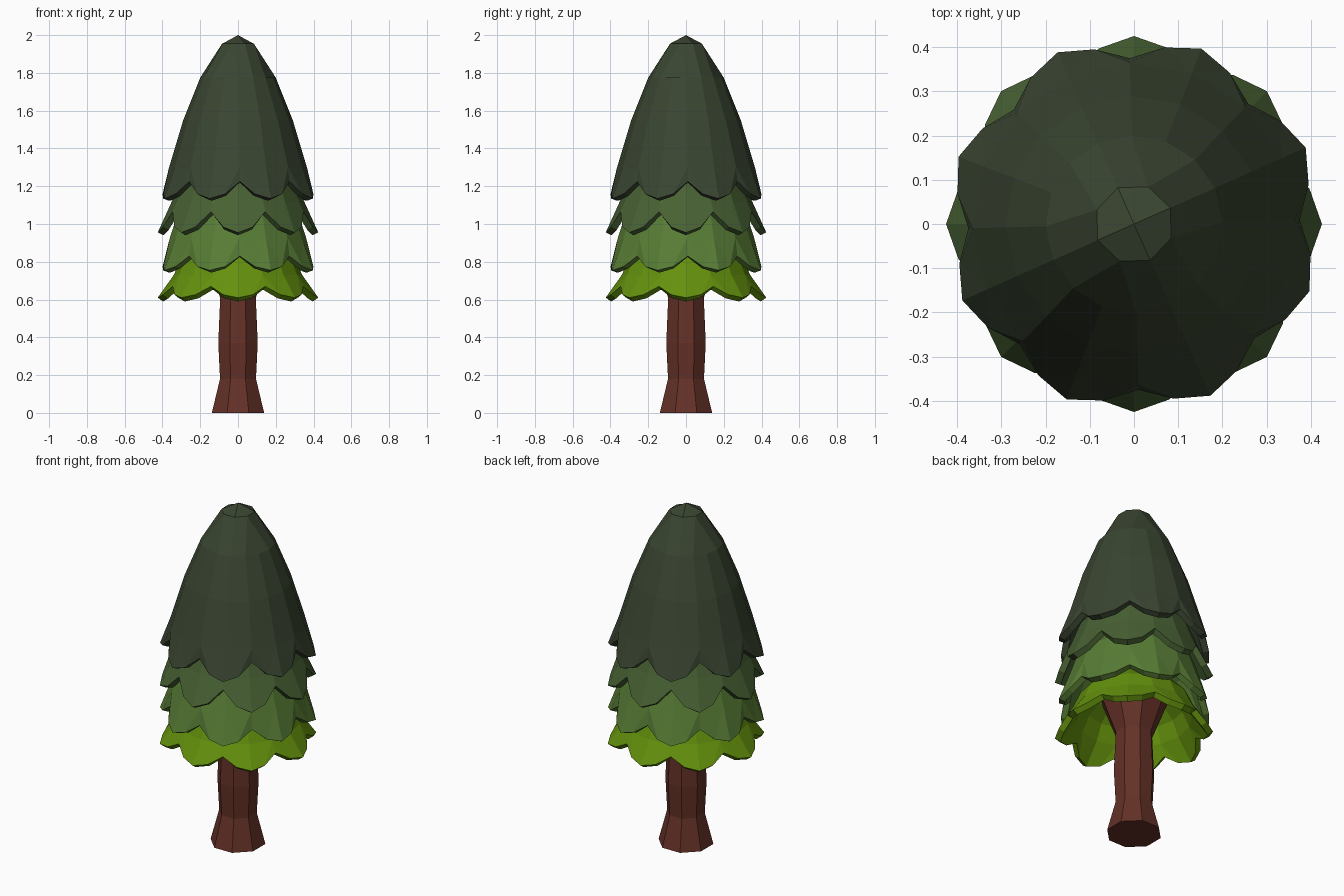
import bpy
import bmesh
from math import atan2, cos, sin, pi, radians
from mathutils import Vector

default = bpy.data.objects.get("Cube")
if default:
    bpy.data.objects.remove(default, do_unlink=True)


def make_material(name, rgb):
    mat = bpy.data.materials.new(name)
    mat.use_nodes = True
    mat.diffuse_color = (*rgb, 1)
    bsdf = next(n for n in mat.node_tree.nodes if n.type == 'BSDF_PRINCIPLED')
    bsdf.inputs["Base Color"].default_value = (*rgb, 1)
    bsdf.inputs["Roughness"].default_value = 0.9
    return mat


def finish(bm, name, mat):
    mesh = bpy.data.meshes.new(name)
    bm.to_mesh(mesh)
    bm.free()
    mesh.materials.append(mat)
    obj = bpy.data.objects.new(name, mesh)
    bpy.context.collection.objects.link(obj)
    return obj


def polar(r, angle, z):
    return Vector((r * cos(angle), r * sin(angle), z))


def foliage_tier(name, mat, turn, profile, tip_z, notch_z):
    """Domed shell with a quad-grid crown and a hem of eight rounded scallops."""
    bm = bmesh.new()
    step = pi / 8
    bmesh.ops.create_grid(bm, x_segments=4, y_segments=4, size=1)
    ring = [None] * 16
    # crown: wrap the square grid into concentric rings
    for v in bm.verts:
        level = round(2 * max(abs(v.co.x), abs(v.co.y)))
        i = round(atan2(v.co.y, v.co.x) / step) % 16
        r, z = profile[level]
        v.co = polar(r, i * step + turn, z)
        if level == 2:
            ring[i] = v
    # skirt rings
    for r, z in profile[3:]:
        low = [bm.verts.new(polar(r, i * step + turn, z)) for i in range(16)]
        for i in range(16):
            j = (i + 1) % 16
            bm.faces.new((ring[i], low[i], low[j], ring[j]))
        ring = low
    # scalloped hem: tip, shoulder, notch, shoulder
    mid_z = tip_z + 0.27 * (notch_z - tip_z)
    pattern = [(0.425, tip_z), (0.405, mid_z), (0.375, notch_z), (0.405, mid_z)]
    hem = []
    for k in range(32):
        r, z = pattern[k % 4]
        hem.append(bm.verts.new(polar(r, k * step / 2 + turn, z)))
    for i in range(16):
        a, b = ring[i], ring[(i + 1) % 16]
        left, mid, right = hem[2 * i], hem[2 * i + 1], hem[(2 * i + 2) % 32]
        bm.faces.new((a, left, mid))
        bm.faces.new((a, mid, b))
        bm.faces.new((b, mid, right))
    obj = finish(bm, name, mat)
    shell = obj.modifiers.new("leaf_thickness", 'SOLIDIFY')
    shell.thickness = 0.035
    shell.offset = -1
    return obj


def lathe(name, mat, profile, sides):
    """Faceted solid of revolution, closed at both ends."""
    bm = bmesh.new()
    rings = [[bm.verts.new(polar(r, (i + 0.5) * 2 * pi / sides, z))
              for i in range(sides)] for r, z in profile]
    for low, high in zip(rings, rings[1:]):
        for i in range(sides):
            j = (i + 1) % sides
            bm.faces.new((low[i], low[j], high[j], high[i]))
    bm.faces.new(rings[0][::-1])
    bm.faces.new(rings[-1])
    return finish(bm, name, mat)


bark = make_material("bark_brown", (0.127, 0.031, 0.020))
darkest = make_material("deep_green", (0.042, 0.060, 0.031))
dark = make_material("forest_green", (0.065, 0.122, 0.034))
leaf = make_material("leaf_green", (0.098, 0.205, 0.036))
lime = make_material("lime_green", (0.127, 0.283, 0.004))

# trunk with flared foot and a crown spreading under the leaves
lathe("trunk", bark, [(0.15, 0), (0.103, 0.18), (0.113, 0.37),
                      (0.102, 0.61), (0.19, 0.84)], 8)

# four overlapping tiers, alternately turned by half a scallop
offset = radians(24)
foliage_tier("top_foliage", darkest, offset,
             [(0, 2), (0.09, 1.955), (0.2, 1.775), (0.29, 1.55), (0.365, 1.3)],
             1.135, 1.225)
foliage_tier("upper_foliage", dark, 0,
             [(0, 1.45), (0.1, 1.42), (0.2, 1.36), (0.3, 1.25), (0.35, 1.12)],
             0.955, 1.065)
foliage_tier("middle_foliage", leaf, offset,
             [(0, 1.2), (0.12, 1.18), (0.24, 1.13), (0.32, 1.05), (0.36, 0.93)],
             0.755, 0.83)
foliage_tier("lower_foliage", lime, 0,
             [(0, 0.96), (0.12, 0.94), (0.22, 0.9), (0.3, 0.82), (0.34, 0.73)],
             0.61, 0.67)
